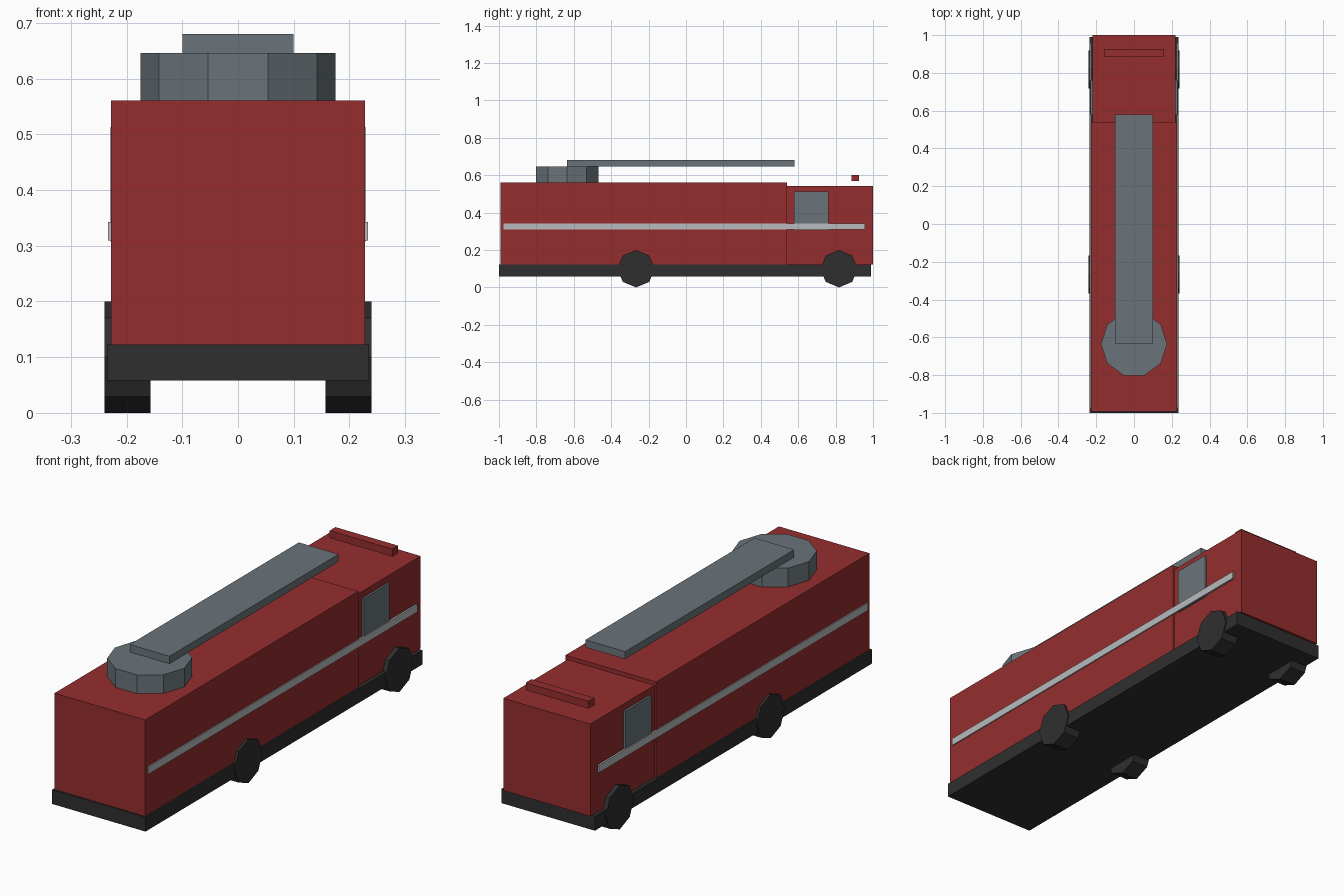
import bpy
import math

cube = bpy.data.objects.get("Cube")
if cube:
    bpy.data.objects.remove(cube, do_unlink=True)


def material(name, rgb):
    m = bpy.data.materials.new(name)
    m.use_nodes = True
    m.diffuse_color = (*rgb, 1)
    m.node_tree.nodes["Principled BSDF"].inputs["Base Color"].default_value = (*rgb, 1)
    return m


red = material("red paint", (0.30, 0.027, 0.027))
steel = material("blue grey steel", (0.145, 0.175, 0.195))
black = material("dark rubber", (0.028, 0.028, 0.028))
silver = material("silver stripe", (0.48, 0.50, 0.52))


def finish(name, mat):
    ob = bpy.context.object
    ob.name = ob.data.name = name
    ob.data.materials.append(mat)
    return ob


def box(name, mat, x, y, z):
    """Box from (min, max) pairs on each axis."""
    spans = (x, y, z)
    bpy.ops.mesh.primitive_cube_add(size=1, location=[(a + b) / 2 for a, b in spans])
    ob = finish(name, mat)
    ob.scale = [b - a for a, b in spans]
    bpy.ops.object.transform_apply(location=False, rotation=False, scale=True)
    return ob


def side_plate(name, mat, inner, outer, y, z):
    """Matching plates on both flanks."""
    for side, s in (("left", 1), ("right", -1)):
        box(f"{side}_{name}", mat, sorted((s * inner, s * outer)), y, z)


# Chassis, rear body and cab
box("chassis", black, (-0.235, 0.235), (-1, 0.99), (0.058, 0.123))
box("rear_body", red, (-0.228, 0.228), (-0.993, 0.54), (0.123, 0.561))
box("cab", red, (-0.219, 0.219), (0.54, 1), (0.123, 0.543))
box("light_bar", red, (-0.158, 0.158), (0.885, 0.926), (0.568, 0.602))

# Side windows and stripes
side_plate("window", steel, 0.22, 0.2292, (0.577, 0.762), (0.308, 0.513))
side_plate("stripe", silver, 0.2245, 0.233, (-0.975, 0.957), (0.309, 0.343))

# Turntable and ladder
bpy.ops.mesh.primitive_cylinder_add(vertices=10, radius=0.175, depth=0.085,
                                    location=(0, -0.635, 0.6035),
                                    rotation=(0, 0, math.pi / 2))
finish("turntable", steel)
box("ladder", steel, (-0.1, 0.1), (-0.635, 0.58), (0.646, 0.68))

# Wheels
for end, y in (("rear", -0.267), ("front", 0.818)):
    for side, s in (("left", 1), ("right", -1)):
        bpy.ops.mesh.primitive_cylinder_add(vertices=8, radius=0.1, depth=0.083,
                                            location=(s * 0.1985, y, 0.1),
                                            rotation=(0, math.pi / 2, 0))
        finish(f"{end}_{side}_wheel", black)
